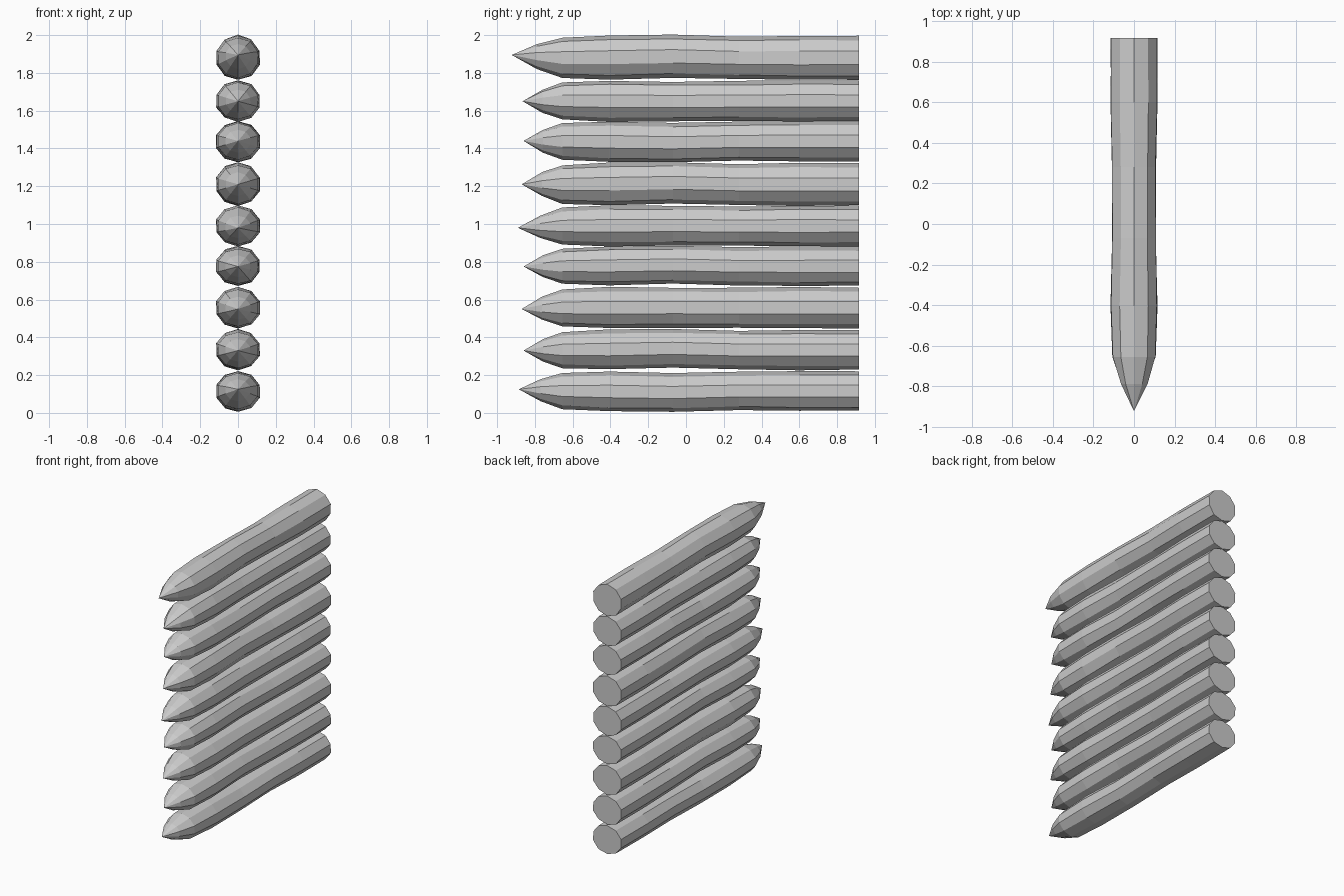
import bpy, bmesh, math, random

if "Cube" in bpy.data.objects:
    bpy.data.objects.remove(bpy.data.objects["Cube"])

random.seed(4)
SIDES = 10

# Shared trunk profile: y, half width in x, change in half height, share of mid bend
RINGS = [(-0.655, 0.105, -0.011, 0.0),
         (-0.405, 0.114, 0.0, 0.3),
         (-0.07, 0.106, -0.003, 1.0),
         (0.28, 0.107, -0.004, 0.0),
         (0.60, 0.114, 0.0, 0.0),
         (0.917, 0.113, -0.001, 0.0)]

# Each log: bottom z, top z, tip y, tip z, mid bend in z
LOGS = [(0.010, 0.222, -0.885, 0.125, -0.008),
        (0.227, 0.440, -0.860, 0.330, 0.008),
        (0.447, 0.665, -0.870, 0.550, 0.002),
        (0.672, 0.880, -0.860, 0.775, 0.008),
        (0.882, 1.097, -0.890, 0.980, 0.003),
        (1.097, 1.322, -0.870, 1.210, 0.008),
        (1.330, 1.545, -0.860, 1.440, -0.008),
        (1.543, 1.760, -0.865, 1.650, -0.003),
        (1.763, 1.996, -0.923, 1.895, 0.008)]


def add_ring(bm, y, rx, rz, z, jitter):
    ring = []
    for i in range(SIDES):
        a = 2 * math.pi * i / SIDES
        k = 1 + random.uniform(-jitter, jitter)
        ring.append(bm.verts.new((rx / math.cos(math.pi / SIDES) * math.sin(a) * k,
                                  y, z + rz * math.cos(a) * k)))
    return ring


def sharpened_log(name, bottom, top, tip_y, tip_z, bend):
    bm = bmesh.new()
    mid, half = (bottom + top) / 2, (top - bottom) / 2
    # rounded shoulder of the point
    y0, rx0, dr0, _ = RINGS[0]
    rings = [add_ring(bm, tip_y + (y0 - tip_y) * 0.5, rx0 * 0.62,
                      (half + dr0) * 0.62, (tip_z + mid) / 2, 0.03)]
    # trunk
    for y, rx, dr, share in RINGS:
        rings.append(add_ring(bm, y, rx, half + dr, mid + bend * share, 0.02))
    for a, b in zip(rings, rings[1:]):
        for i in range(SIDES):
            j = (i + 1) % SIDES
            bm.faces.new((a[i], a[j], b[j], b[i]))
    # point and sawn end
    tip = bm.verts.new((0, tip_y, tip_z))
    for i in range(SIDES):
        bm.faces.new((tip, rings[0][(i + 1) % SIDES], rings[0][i]))
    bm.faces.new(rings[-1])
    bmesh.ops.recalc_face_normals(bm, faces=bm.faces[:])
    mesh = bpy.data.meshes.new(name)
    bm.to_mesh(mesh)
    bm.free()
    bpy.context.collection.objects.link(bpy.data.objects.new(name, mesh))


for n, log in enumerate(LOGS, 1):
    sharpened_log(f"sharpened_log_{n}", *log)
